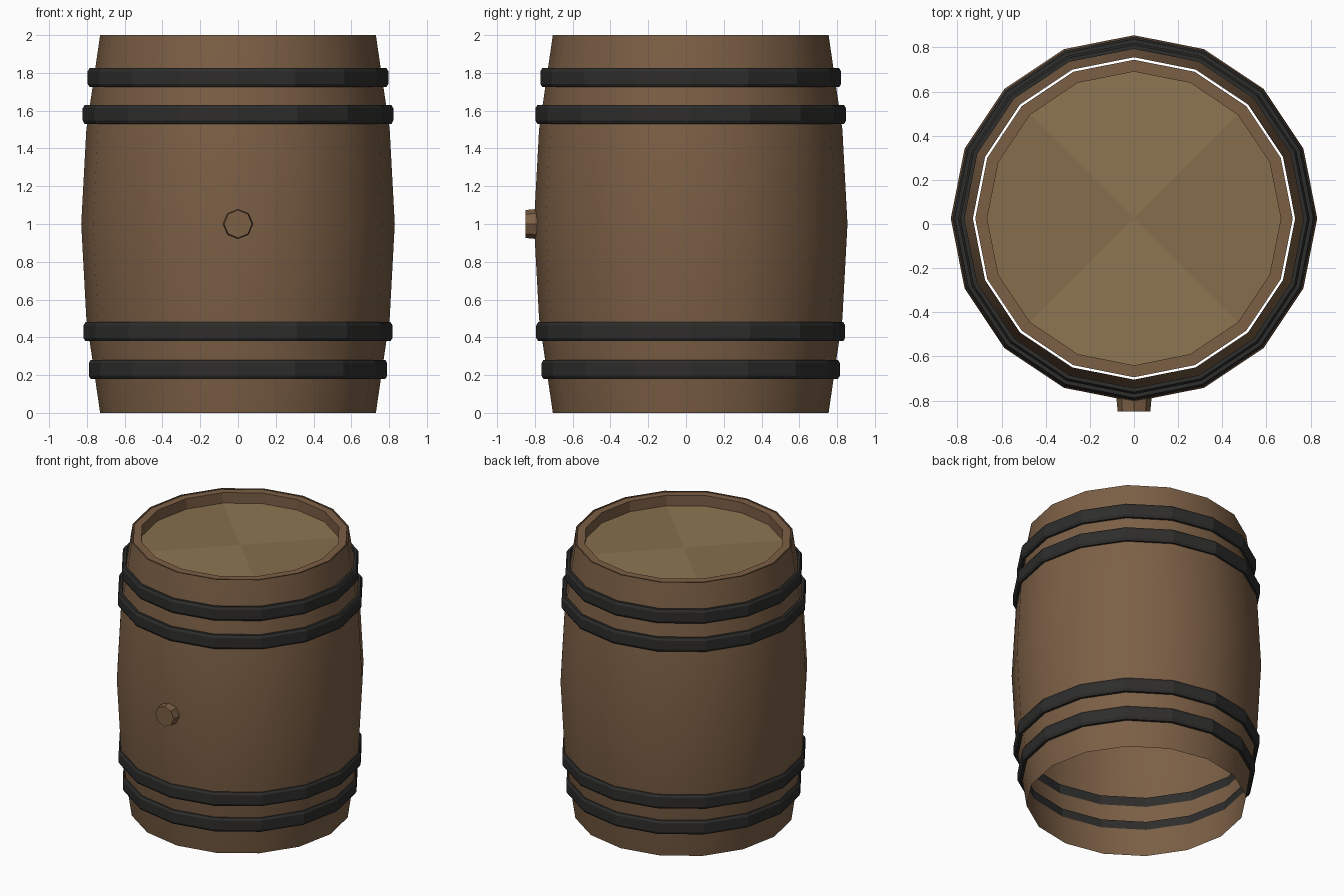
import bpy, math

if "Cube" in bpy.data.objects:
    bpy.data.objects.remove(bpy.data.objects["Cube"])

SIDES = 16
AXIS_Y = 0.025  # the bung shifts the barrel axis back


def material(name, rgb):
    m = bpy.data.materials.new(name)
    m.diffuse_color = (*rgb, 1)
    m.use_nodes = True
    m.node_tree.nodes["Principled BSDF"].inputs["Base Color"].default_value = m.diffuse_color
    return m


WOOD = material("wood", (0.20, 0.115, 0.06))
IRON = material("iron", (0.027, 0.026, 0.025))
LID_A = material("lid_light", (0.27, 0.18, 0.085))
LID_B = material("lid_dark", (0.235, 0.155, 0.073))


def make(name, verts, faces, *mats):
    mesh = bpy.data.meshes.new(name)
    mesh.from_pydata(verts, [], faces)
    for m in mats:
        mesh.materials.append(m)
    ob = bpy.data.objects.new(name, mesh)
    bpy.context.collection.objects.link(ob)
    return ob


def lathe(name, profile, mat, closed=False):
    """Turn an (r, z) profile round the barrel axis."""
    n = len(profile)
    verts = []
    for i in range(SIDES):
        a = math.tau * i / SIDES
        verts += [(r * math.cos(a), AXIS_Y + r * math.sin(a), z) for r, z in profile]
    faces = []
    for i in range(SIDES):
        j = (i + 1) % SIDES
        for k in range(n if closed else n - 1):
            m = (k + 1) % n
            faces.append((i * n + k, j * n + k, j * n + m, i * n + m))
    return make(name, verts, faces, mat)


# Bulging staves, a single open shell
shell = lathe("barrel_body",
              [(0.73, 0), (0.803, 0.5), (0.83, 1), (0.803, 1.5), (0.73, 2)], WOOD)
bpy.context.view_layer.objects.active = shell
shell.select_set(True)
bpy.ops.object.shade_smooth_by_angle(angle=math.radians(30))

# Iron hoops with chamfered edges
for i, (z, r) in enumerate([(0.23, 0.79), (0.43, 0.818), (1.58, 0.822), (1.775, 0.796)]):
    ri = r - 0.028
    lathe(f"hoop_{i + 1}",
          [(ri, z - 0.05), (r - 0.010, z - 0.05), (r, z - 0.033),
           (r, z + 0.033), (r - 0.010, z + 0.05), (ri, z + 0.05)], IRON, closed=True)

# Inner rim around the sunken lid, with a narrow gap to the staves
lathe("top_rim", [(0.719, 1.90), (0.719, 1.997), (0.665, 1.997), (0.665, 1.90)][::-1],
      WOOD, closed=True).data.flip_normals()

# Lid: fan in four alternating quarters
verts = [(0, AXIS_Y, 1.92)]
for i in range(SIDES):
    a = math.tau * i / SIDES
    verts.append((0.666 * math.cos(a), AXIS_Y + 0.666 * math.sin(a), 1.92))
lid = make("top_lid", verts,
           [(0, i + 1, (i + 1) % SIDES + 1) for i in range(SIDES)], LID_A, LID_B)
for p in lid.data.polygons:
    p.material_index = 1 - ((p.index + 2) // 4) % 2

# Bung on the front
bpy.ops.mesh.primitive_cone_add(vertices=8, radius1=0.083, radius2=0.074, depth=0.10,
                                location=(0, -0.80, 1.0),
                                rotation=(math.pi / 2, 0, 0))
bung = bpy.context.object
bung.name = "bung"
bung.data.materials.append(WOOD)
